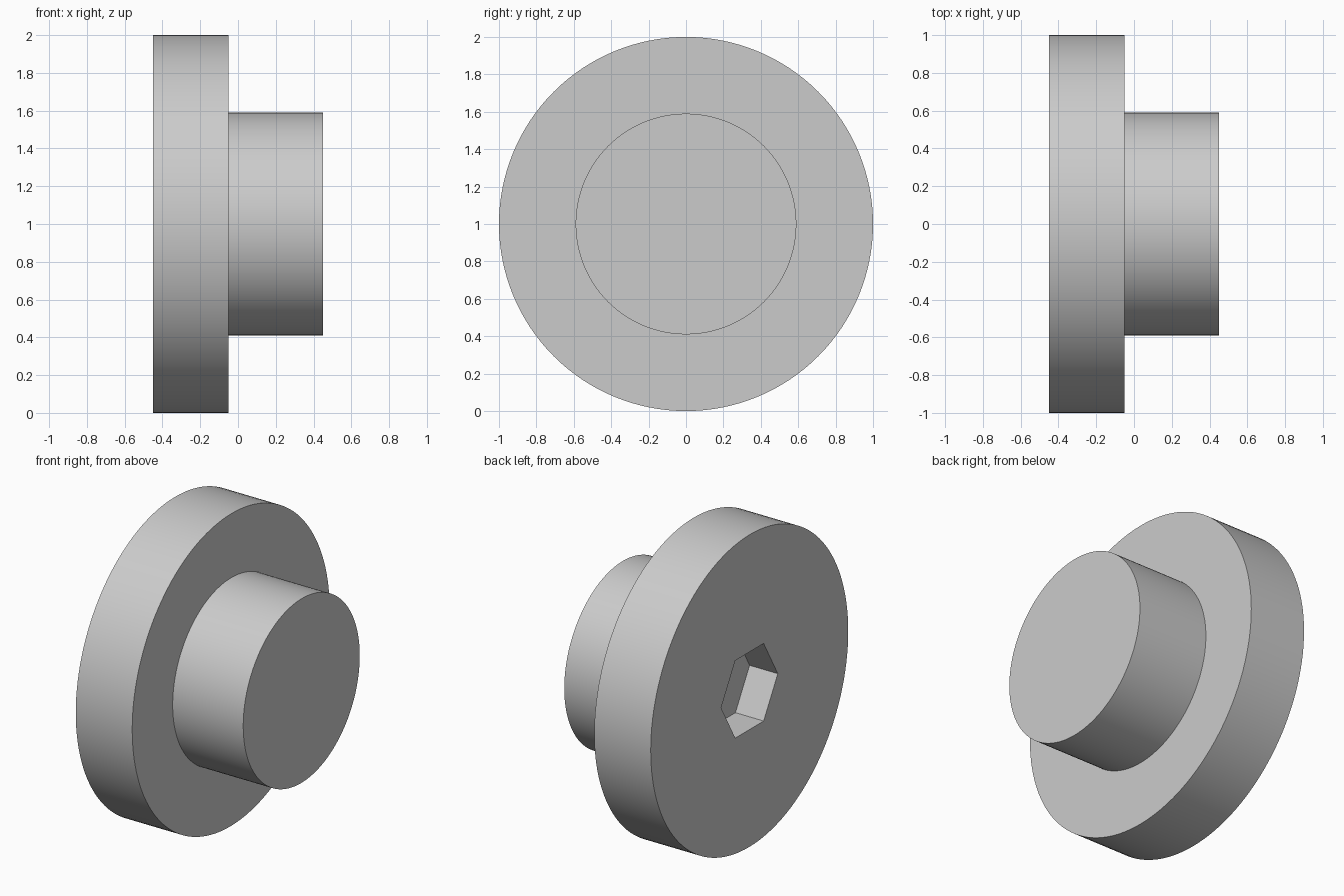
import bpy
import bmesh
from math import cos, sin, radians, tau

default = bpy.data.objects.get("Cube")
if default:
    bpy.data.objects.remove(default, do_unlink=True)

AXIS_Z = 1.0
SEGMENTS = 128


def make_material(name, colour):
    mat = bpy.data.materials.new(name)
    mat.use_nodes = True
    mat.diffuse_color = colour
    mat.node_tree.nodes["Principled BSDF"].inputs["Base Color"].default_value = colour
    return mat


def turned_solid(name, profile, sides, material):
    """Closed solid turned around the x axis from (x, radius) points."""
    bm = bmesh.new()
    rings = []
    for x, r in profile:
        angles = [tau * i / sides for i in range(sides)]
        rings.append([bm.verts.new((x, r * cos(a), AXIS_Z + r * sin(a))) for a in angles])
    for a, b in zip(rings, rings[1:]):
        for i in range(sides):
            j = (i + 1) % sides
            bm.faces.new((a[i], a[j], b[j], b[i]))
    bm.faces.new(rings[0])
    bm.faces.new(rings[-1])
    bmesh.ops.recalc_face_normals(bm, faces=bm.faces)
    mesh = bpy.data.meshes.new(name)
    bm.to_mesh(mesh)
    bm.free()
    mesh.materials.append(material)
    obj = bpy.data.objects.new(name, mesh)
    bpy.context.collection.objects.link(obj)
    return obj


grey = make_material("light_grey", (0.6, 0.6, 0.6, 1.0))

# Wide flange stepping down to a short shaft
body = turned_solid(
    "flanged_body",
    [(-0.45, 1.0), (-0.05, 1.0), (-0.05, 0.59), (0.45, 0.59)],
    SEGMENTS, grey)

# Hexagonal drive socket sunk into the flange face, corners along y
cutter = turned_solid("socket_cutter", [(-0.6, 0.287), (-0.25, 0.287)], 6, grey)
cutter.hide_render = True

cut = body.modifiers.new("hex_socket", 'BOOLEAN')
cut.operation = 'DIFFERENCE'
cut.solver = 'EXACT'
cut.object = cutter

bpy.ops.object.select_all(action='DESELECT')
body.select_set(True)
bpy.context.view_layer.objects.active = body
bpy.ops.object.modifier_apply(modifier=cut.name)
bpy.data.objects.remove(cutter, do_unlink=True)

# Smooth round walls with crisp rims
bpy.ops.object.shade_smooth_by_angle(angle=radians(30))
